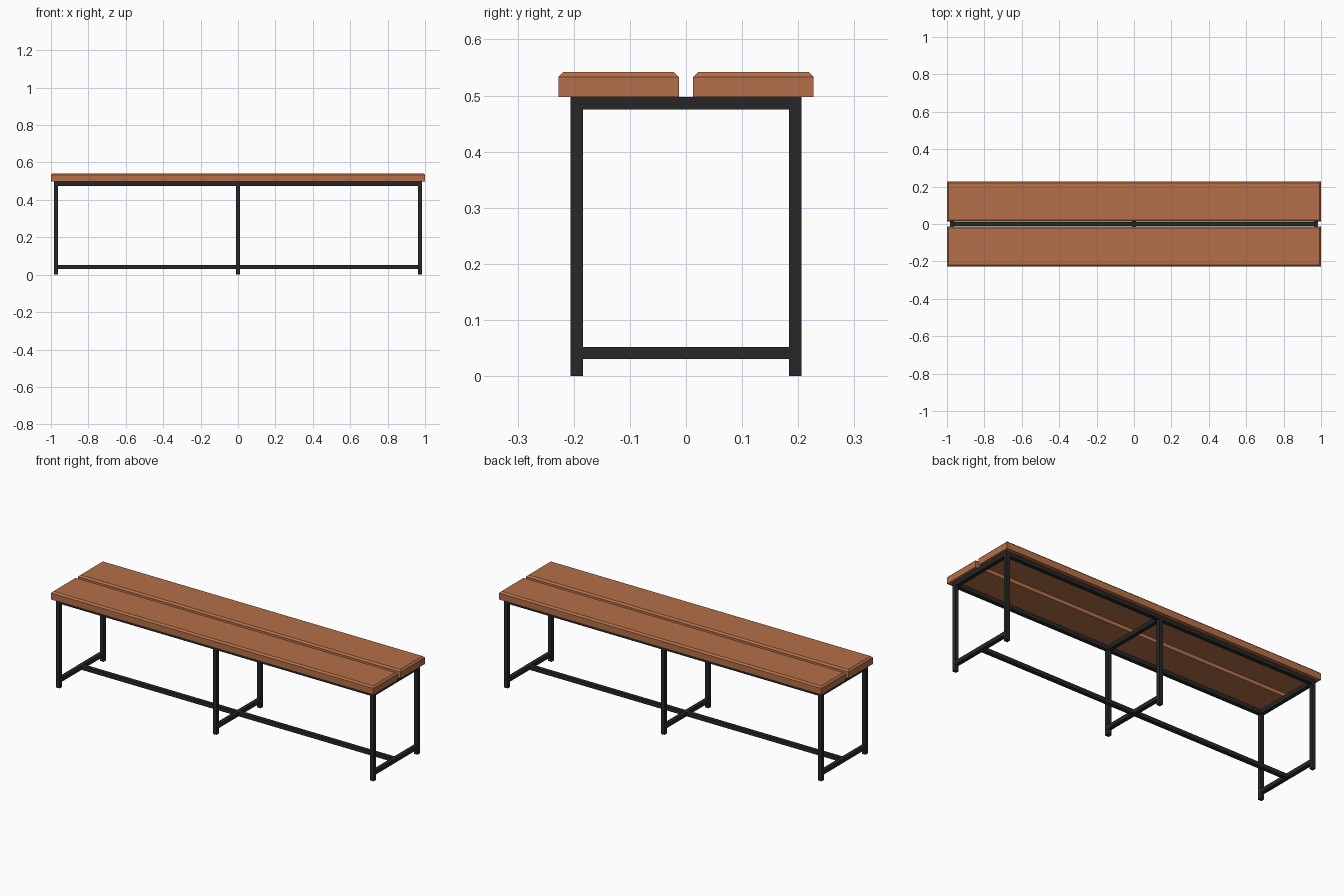
import bpy, bmesh

if "Cube" in bpy.data.objects:
    bpy.data.objects.remove(bpy.data.objects["Cube"])


def material(name, rgb):
    m = bpy.data.materials.new(name)
    m.diffuse_color = (*rgb, 1)
    m.use_nodes = True
    m.node_tree.nodes["Principled BSDF"].inputs["Base Color"].default_value = m.diffuse_color
    return m


WOOD = material("wood", (0.46, 0.16, 0.065))
STEEL = material("dark_steel", (0.02, 0.02, 0.021))


def box(name, lo, hi, mat, chamfer=0):
    """Box between two corners, optionally chamfered along its top edges."""
    bm = bmesh.new()
    bmesh.ops.create_cube(bm, size=1)
    for v in bm.verts:
        v.co = [(a + b) / 2 + c * (b - a) for a, b, c in zip(lo, hi, v.co)]
    if chamfer:
        top = [e for e in bm.edges if all(v.co.z > hi[2] - 1e-5 for v in e.verts)]
        bmesh.ops.bevel(bm, geom=top, offset=chamfer, segments=1,
                        profile=0.5, affect='EDGES')
    me = bpy.data.meshes.new(name)
    bm.to_mesh(me)
    bm.free()
    me.materials.append(mat)
    ob = bpy.data.objects.new(name, me)
    bpy.context.collection.objects.link(ob)
    return ob


T = 0.022            # steel tube thickness
H = T / 2
TOP = 0.497          # frame height
FX, FY = 0.973, 0.195  # frame centre lines
LOW = 0.03           # underside of the lower bars
SIDES = (("front", -1), ("back", 1))
FRAMES = (("left", -FX), ("middle", 0), ("right", FX))

# Seat planks with chamfered top edges
for side, s in SIDES:
    y0, y1 = sorted((s * 0.0125, s * 0.2275))
    box(f"{side}_seat_plank", (-1, y0, TOP), (1, y1, 0.542), WOOD, 0.009)

# Three leg frames: two legs, upper and lower crossbar
for pos, x in FRAMES:
    for side, s in SIDES:
        y = s * FY
        box(f"{pos}_{side}_leg", (x - H, y - H, 0), (x + H, y + H, TOP), STEEL)
    for level, z in (("upper", TOP - T), ("lower", LOW)):
        box(f"{pos}_{level}_crossbar", (x - H, -FY + H, z), (x + H, FY - H, z + T), STEEL)

# Long bars between neighbouring frames: two seat rails and a central stretcher
for half, x0, x1 in (("left", -FX + H, -H), ("right", H, FX - H)):
    for side, s in SIDES:
        y = s * FY
        box(f"{half}_{side}_seat_rail", (x0, y - H, TOP - T), (x1, y + H, TOP), STEEL)
    box(f"{half}_stretcher", (x0, -H, LOW), (x1, H, LOW + T), STEEL)
